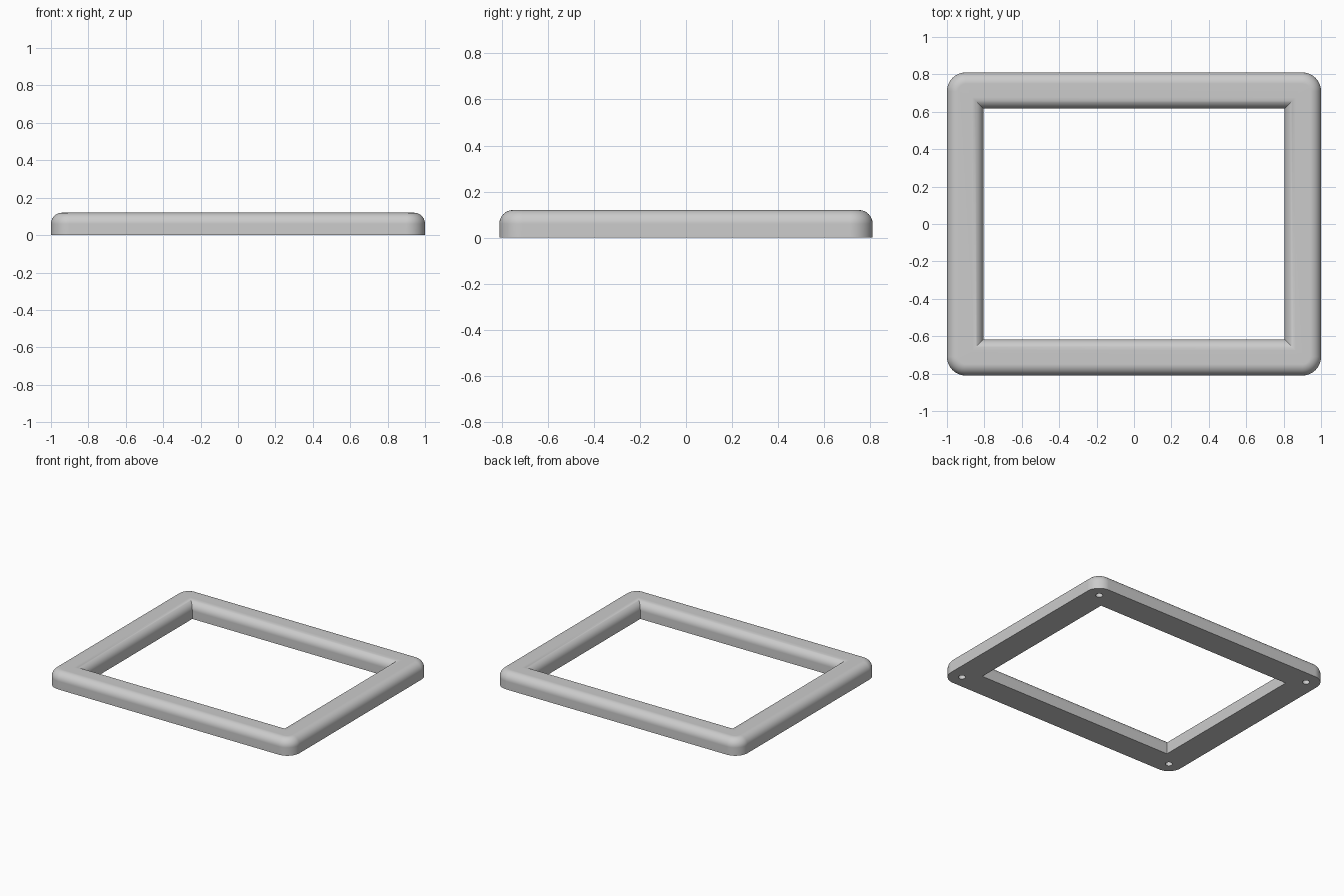
import bpy, bmesh
from math import sin, cos, pi

cube = bpy.data.objects.get("Cube")
if cube:
    bpy.data.objects.remove(cube, do_unlink=True)

HALF_X, HALF_Y, HEIGHT = 1.0, 0.81, 0.12
HOLE_X, HOLE_Y = 0.805, 0.617
CORNER, FILLET, STEPS = 0.1, 0.06, 10

grey = bpy.data.materials.new("light_grey")
grey.use_nodes = True
colour = (0.6, 0.6, 0.6, 1)
grey.diffuse_color = colour
grey.node_tree.nodes["Principled BSDF"].inputs["Base Color"].default_value = colour


def ring(bm, hx, hy, radius, z):
    """Loop round a rectangle with rounded corners; radius zero gives sharp ones."""
    verts = []
    for k, (sx, sy) in enumerate([(1, 1), (-1, 1), (-1, -1), (1, -1)]):
        for i in range(STEPS + 1):
            a = (k + i / STEPS) * pi / 2
            verts.append(bm.verts.new((sx * (hx - radius) + radius * cos(a),
                                       sy * (hy - radius) + radius * sin(a), z)))
    return verts


# Frame: closed cross-section swept round, outer fillet then mitred inner fillet
bm = bmesh.new()
arc = [(FILLET * (1 - cos(t)), HEIGHT - FILLET + FILLET * sin(t))
       for t in (i / STEPS * pi / 2 for i in range(STEPS + 1))]
section = [(0, 0)] + arc
rings = [ring(bm, HALF_X - d, HALF_Y - d, CORNER - d, z) for d, z in section]
rings += [ring(bm, HOLE_X + d, HOLE_Y + d, 0, z) for d, z in reversed(section)]
for a, b in zip(rings, rings[1:] + rings[:1]):
    for i in range(len(a)):
        j = (i + 1) % len(a)
        bm.faces.new((a[i], a[j], b[j], b[i]))
bmesh.ops.remove_doubles(bm, verts=bm.verts, dist=1e-5)
bmesh.ops.recalc_face_normals(bm, faces=bm.faces)
mesh = bpy.data.meshes.new("frame")
bm.to_mesh(mesh)
bm.free()
mesh.materials.append(grey)
frame = bpy.data.objects.new("frame", mesh)
bpy.context.collection.objects.link(frame)

# Blind screw holes under the four corners
bm = bmesh.new()
for sx in (-1, 1):
    for sy in (-1, 1):
        made = bmesh.ops.create_cone(bm, cap_ends=True, segments=32,
                                     radius1=0.024, radius2=0.024, depth=0.16)
        bmesh.ops.translate(bm, verts=made["verts"],
                            vec=(sx * (HALF_X + HOLE_X) / 2, sy * (HALF_Y + HOLE_Y) / 2, 0))
mesh = bpy.data.meshes.new("screw_hole_cutter")
bm.to_mesh(mesh)
bm.free()
mesh.materials.append(grey)
cutter = bpy.data.objects.new("screw_hole_cutter", mesh)
cutter.hide_render = True
bpy.context.collection.objects.link(cutter)

cut = frame.modifiers.new("screw_holes", "BOOLEAN")
cut.operation, cut.solver, cut.object = "DIFFERENCE", "EXACT", cutter
bpy.ops.object.select_all(action="DESELECT")
frame.select_set(True)
bpy.context.view_layer.objects.active = frame
bpy.ops.object.modifier_apply(modifier=cut.name)
bpy.data.objects.remove(cutter, do_unlink=True)

# Smooth fillets, crisp edges and flat faces
bpy.ops.object.shade_smooth_by_angle(angle=pi / 6)
weighted = frame.modifiers.new("flat_faces", "WEIGHTED_NORMAL")
weighted.keep_sharp = True
